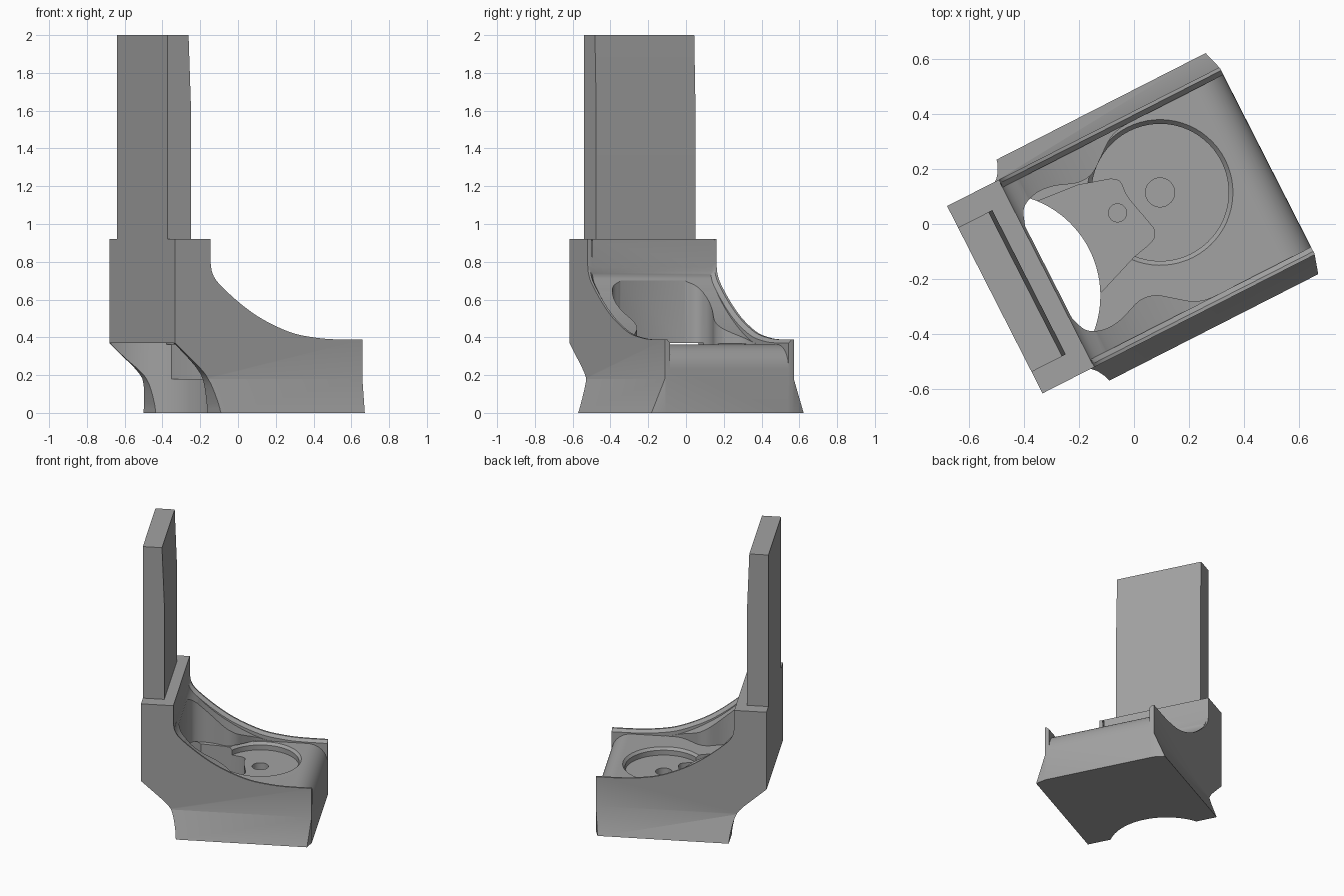
import bpy, bmesh, math
from mathutils import Matrix, Vector

cube = bpy.data.objects.get("Cube")
if cube:
    bpy.data.objects.remove(cube, do_unlink=True)

# One grey plastic
grey = bpy.data.materials.new("grey plastic")
grey.use_nodes = True
COLOUR = (0.36, 0.36, 0.36, 1)
grey.diffuse_color = COLOUR
grey.node_tree.nodes["Principled BSDF"].inputs["Base Color"].default_value = COLOUR

# The whole bracket is turned about the vertical axis
PLACE = Matrix.Translation((0.007, -0.014, 0)) @ Matrix.Rotation(math.radians(27), 4, "Z")


def spline(points, steps=6):
    """Smooth curve through the given points."""
    pts = [Vector(p) for p in points]
    pts = [2 * pts[0] - pts[1]] + pts + [2 * pts[-1] - pts[-2]]
    out = []
    for a, b, c, d in zip(pts, pts[1:], pts[2:], pts[3:]):
        for i in range(steps):
            t = i / steps
            out.append(0.5 * (2 * b + (c - a) * t + (2 * a - 5 * b + 4 * c - d) * t**2
                              + (3 * b - a - 3 * c + d) * t**3))
    return [tuple(p) for p in out + [pts[-2]]]


def loft(name, sections):
    """Solid skin through matching rings of points."""
    bm = bmesh.new()
    rings = [[bm.verts.new(p) for p in ring] for ring in sections]
    n = len(rings[0])
    for r, s in zip(rings, rings[1:]):
        for i in range(n):
            j = (i + 1) % n
            bm.faces.new((r[i], r[j], s[j], s[i]))
    bm.faces.new(rings[0])
    bm.faces.new(rings[-1])
    bmesh.ops.recalc_face_normals(bm, faces=bm.faces)
    mesh = bpy.data.meshes.new(name)
    bm.to_mesh(mesh)
    bm.free()
    mesh.materials.append(grey)
    obj = bpy.data.objects.new(name, mesh)
    bpy.context.collection.objects.link(obj)
    return obj


def side_prism(name, profile, half):
    return loft(name, [[(u, v, z) for u, z in profile] for v in (-half, half)])


def plan_prism(name, outline, low, high):
    return loft(name, [[(u, v, z) for u, v in outline] for z in (low, high)])


def circle(u, v, r, n=64):
    return [(u + r * math.cos(2 * math.pi * i / n), v + r * math.sin(2 * math.pi * i / n))
            for i in range(n)]


def combine(body, tool, operation):
    tool.hide_render = True
    mod = body.modifiers.new("shape", "BOOLEAN")
    mod.operation = operation
    mod.solver = "EXACT"
    mod.object = tool
    bpy.context.view_layer.objects.active = body
    bpy.ops.object.modifier_apply(modifier=mod.name)
    bpy.data.objects.remove(tool, do_unlink=True)


# Side silhouette of the bracket
rim = spline([(-0.365, 0.79), (-0.355, 0.74), (-0.317, 0.685), (-0.204, 0.59), (-0.092, 0.515),
              (0.02, 0.46), (0.132, 0.42), (0.245, 0.4), (0.357, 0.39), (0.537, 0.388)])
heel = spline([(-0.43, 0.24), (-0.39, 0.195), (-0.365, 0.14), (-0.345, 0.05), (-0.34, 0)])
body = side_prism("bracket_body", [(-0.577, 0.92), (-0.577, 0.37)] + heel + [(0.537, 0)]
                  + rim[::-1] + [(-0.365, 0.92)], 0.5)

# Flared foot and trimmed corners
half_section = [(0.452, 0), (0.383, 0.18), (0.383, 1)]
section = half_section + [(-v, z) for v, z in reversed(half_section)]
combine(body, loft("flare", [[(u, v, z) for v, z in section] for u in (-0.7, 0.7)]), "INTERSECT")
half_plan = [(-0.6, 0.41), (-0.36, 0.41), (-0.335, 0.46), (0.513, 0.46), (0.537, 0.38), (0.56, 0.3)]
plan = half_plan + [(u, -v) for u, v in reversed(half_plan)]
combine(body, plan_prism("corners", plan, -0.1, 1.1), "INTERSECT")

# Chamfer inside the rim
edge = [(-0.367, 1)] + [(-0.367, 0.93)] + rim + [(0.6, 0.388), (0.6, 1)]
lowered = [(u - 0.012, z - 0.018) for u, z in edge]
lowered[0], lowered[-1] = (-0.379, 1), (0.6, 1)
rings = []
for v, ring in ((-0.37, edge), (-0.352, lowered), (0.352, lowered), (0.37, edge)):
    rings.append([(u, v, z) for u, z in ring])
# the panel keeps its thickness, so only the sloping part is lowered
for ring in rings:
    ring[:] = [(max(u, -0.366), v, z) for u, v, z in ring]
combine(body, loft("rim_chamfer", rings), "DIFFERENCE")

# Channel between the side walls, rounded over at the open end
slope = spline([(-0.36, 0.79), (-0.345, 0.72), (-0.3, 0.64), (-0.2, 0.55), (-0.09, 0.475),
                (0.02, 0.415), (0.12, 0.375), (0.2, 0.362)])
nose = [(0.407 + 0.13 * math.sin(a), 0.232 + 0.13 * math.cos(a))
        for a in [math.pi / 2 * i / 10 for i in range(11)]]
combine(body, side_prism("channel", [(-0.36, 1)] + slope + nose + [(0.6, 0.232), (0.6, 1)], 0.352),
        "DIFFERENCE")

# Waisted pocket leading to the panel
waist = spline([(-0.357, 0.19), (-0.33, 0.25), (-0.27, 0.277), (-0.2, 0.272), (-0.11, 0.242),
                (-0.05, 0.25), (0, 0.285), (0.06, 0.33), (0.12, 0.35), (0.22, 0.351)])
combine(body, plan_prism("pocket", waist + [(u, -v) for u, v in reversed(waist)], 0.362, 1.1),
        "DIFFERENCE")

# Round recess, lower lobe, blind holes and the arched back opening
CU, CV = 0.137, 0.075
combine(body, loft("recess", [[(u, v, z) for u, v in circle(CU, CV, r)]
                              for r, z in ((0.25, 0.31), (0.25, 0.345), (0.27, 0.367))]), "DIFFERENCE")
lobe = [(-0.4, 0.26), (-0.119, 0.235)] + spline(
    [(0, 0.2), (0.025, 0.175), (0.024, 0.114), (0.05, 0), (0.055, -0.04), (0.03, -0.07),
     (-0.054, -0.091)], 4) + [(-0.22, -0.152), (-0.4, -0.2)]
combine(body, plan_prism("lobe", lobe, 0.18, 0.366), "DIFFERENCE")
combine(body, plan_prism("large_hole", circle(CU, CV, 0.053, 32), 0.25, 0.35), "DIFFERENCE")
combine(body, plan_prism("small_hole", circle(-0.035, 0.079, 0.033, 32), 0.1, 0.25), "DIFFERENCE")
combine(body, plan_prism("back_opening", circle(-0.56, 0.008, 0.373, 96), -0.1, 0.37), "DIFFERENCE")

# Tall back plate, slightly thinner at the top
plate = loft("back_plate", [[(-0.577, -w, z), (front, -w, z), (front, w, z), (-0.577, w, z)]
                            for w, front, z in ((0.295, -0.437, 0.91), (0.295, -0.437, 1.6),
                                                (0.295, -0.452, 2))])

for obj in (body, plate):
    obj.data.transform(PLACE)
    bpy.ops.object.select_all(action="DESELECT")
    obj.select_set(True)
    bpy.context.view_layer.objects.active = obj
    bpy.ops.object.shade_smooth_by_angle(angle=math.radians(25))
